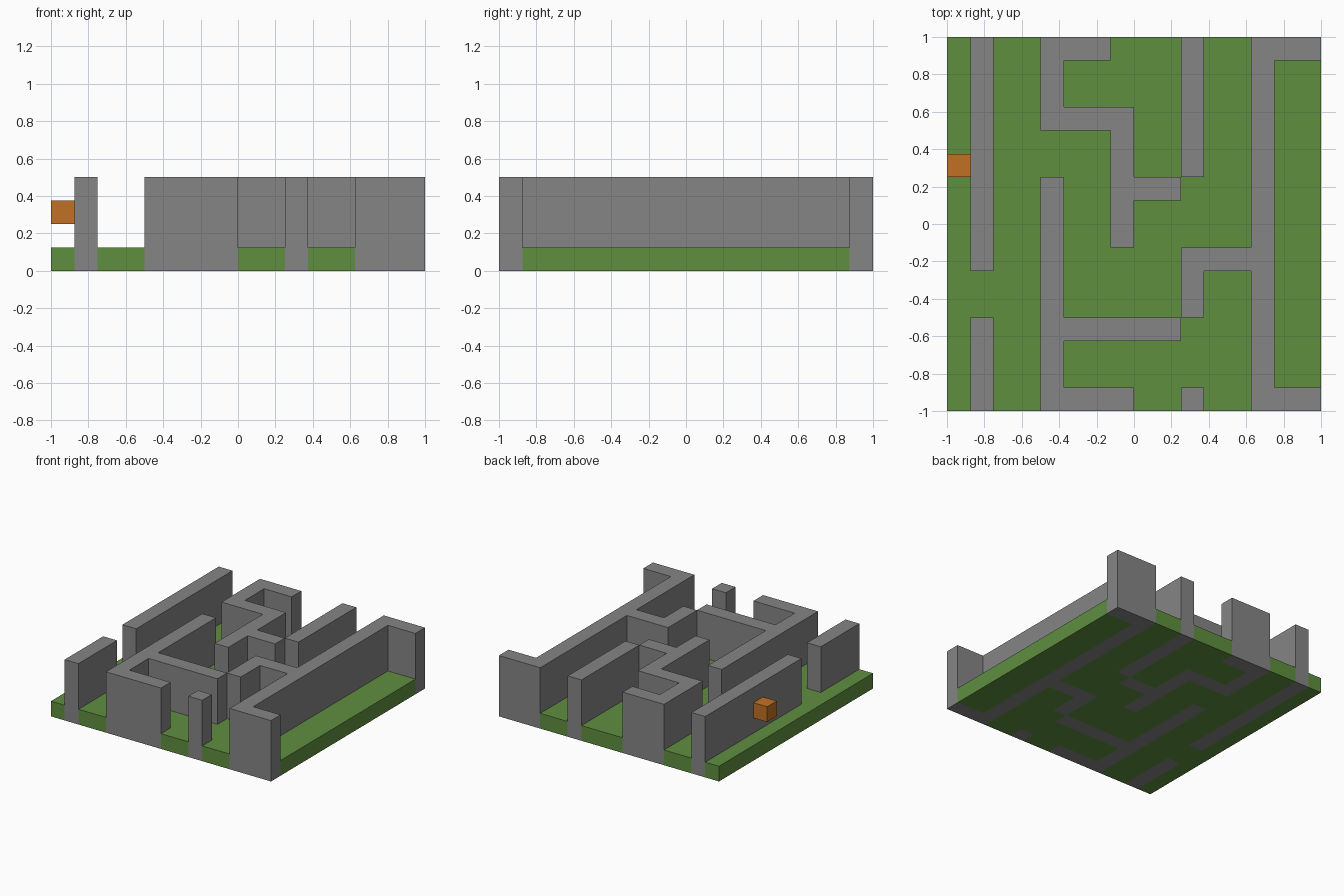
import bpy
import bmesh
from mathutils import Vector

default_cube = bpy.data.objects.get("Cube")
if default_cube:
    bpy.data.objects.remove(default_cube, do_unlink=True)

CELLS = 16
CELL = 2 / CELLS

# Wall runs as cell ranges: x from, x to, y from, y to
WALL_RUNS = [
    (1, 2, 0, 4), (1, 2, 6, 16),                                  # left walls
    (4, 5, 0, 10), (4, 8, 0, 1), (4, 10, 3, 4),                   # front room
    (10, 11, 4, 7), (10, 13, 6, 7),                               # link to long wall
    (10, 11, 0, 1), (10, 11, 10, 16),                             # post and back wall
    (13, 14, 0, 16), (14, 16, 0, 1), (14, 16, 15, 16),            # long right wall
    (4, 7, 15, 16), (4, 5, 12, 16), (4, 8, 12, 13),               # back hook
    (7, 8, 7, 13), (7, 10, 9, 10),                                # centre branch
]


def make_material(name, colour):
    mat = bpy.data.materials.new(name)
    mat.use_nodes = True
    mat.diffuse_color = (*colour, 1)
    mat.node_tree.nodes["Principled BSDF"].inputs["Base Color"].default_value = (*colour, 1)
    return mat


def is_wall(x, y):
    i, j = (x + 1) / CELL, (y + 1) / CELL
    return any(a < i < b and c < j < d for a, b, c, d in WALL_RUNS)


def add_object(name, bm, mat):
    mesh = bpy.data.meshes.new(name)
    bm.to_mesh(mesh)
    bm.free()
    mesh.materials.append(mat)
    obj = bpy.data.objects.new(name, mesh)
    bpy.context.collection.objects.link(obj)
    return obj


def extruded_cells(name, keep, height, mat):
    """Raise the grid cells chosen by keep(x, y) into a solid."""
    bm = bmesh.new()
    bmesh.ops.create_grid(bm, x_segments=CELLS, y_segments=CELLS, size=1)
    unwanted = [f for f in bm.faces if not keep(*f.calc_center_median().xy)]
    bmesh.ops.delete(bm, geom=unwanted, context='FACES')
    raised = bmesh.ops.extrude_face_region(bm, geom=bm.faces[:])["geom"]
    verts = [v for v in raised if isinstance(v, bmesh.types.BMVert)]
    bmesh.ops.translate(bm, verts=verts, vec=(0, 0, height))
    bmesh.ops.recalc_face_normals(bm, faces=bm.faces)
    return add_object(name, bm, mat)


grey = make_material("stone grey", (0.235, 0.235, 0.235))
green = make_material("grass green", (0.117, 0.275, 0.051))
orange = make_material("marker orange", (0.533, 0.165, 0.017))

# Maze walls, and the grass filling the space between them
extruded_cells("maze_walls", is_wall, 4 * CELL, grey)
extruded_cells("grass_ground", lambda x, y: not is_wall(x, y), CELL, green)

# Floating marker cube
bm = bmesh.new()
bmesh.ops.create_cube(bm, size=CELL)
marker = add_object("marker_cube", bm, orange)
marker.location = Vector((0.5, 10.5, 2.5)) * CELL - Vector((1, 1, 0))
